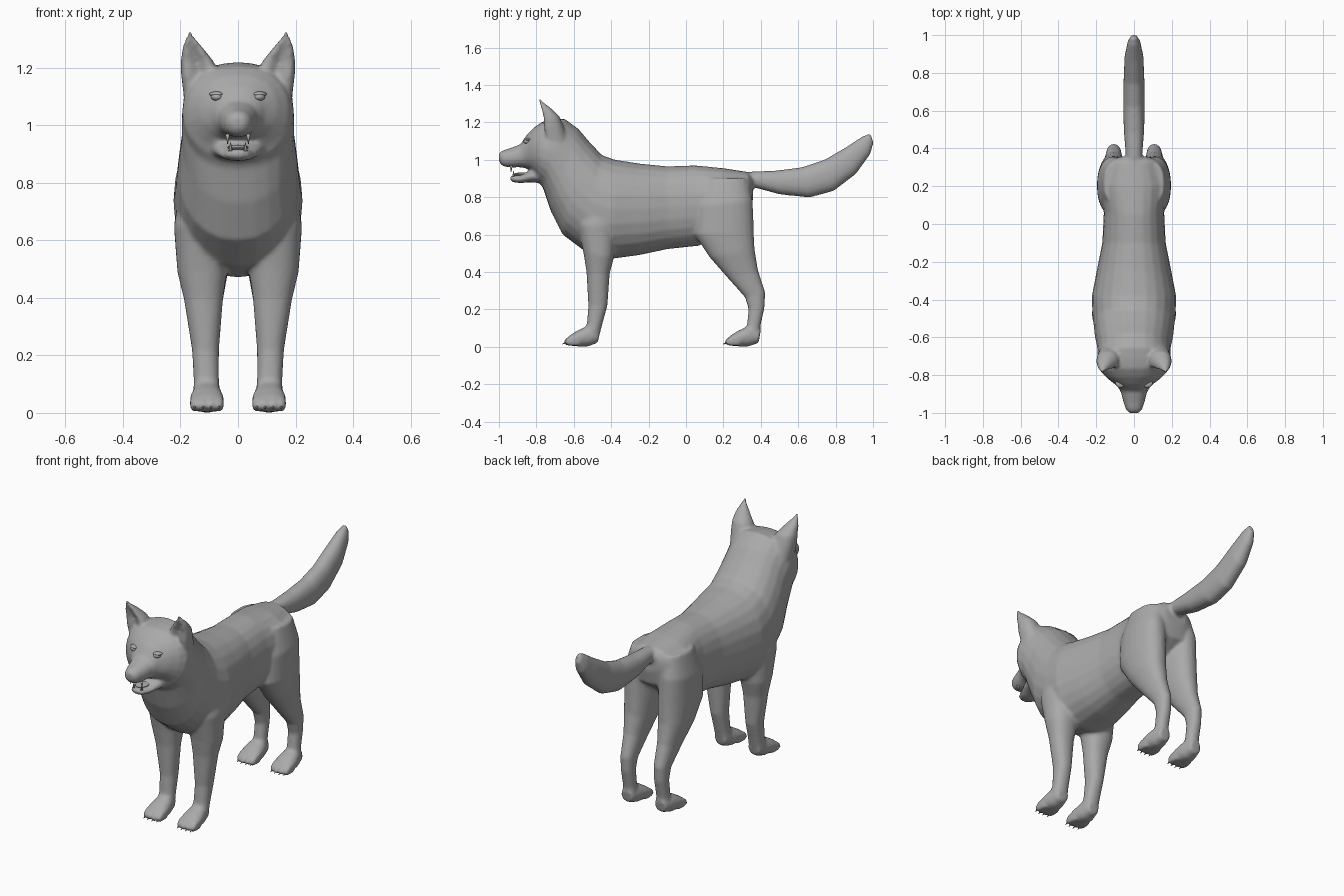
import bpy, bmesh, math
from mathutils import Vector

fur = bpy.data.materials.new("grey_fur")
fur.diffuse_color = (0.4, 0.4, 0.4, 1)
SEG = 24


def loft(bm, rings, sx=1, dx=0, dy=0, power=0.9, dent=0):
    """Skin rings (y0, z0, y1, z1, half_width, centre_x) into a closed tube."""
    loops = []
    for y0, z0, y1, z1, w, cx in rings:
        a, b = Vector((0, y0, z0)), Vector((0, y1, z1))
        mid, half = (a + b) / 2, (a - b) / 2
        loop = []
        for i in range(SEG):
            t = 2 * math.pi * i / SEG
            c, s = math.cos(t), math.sin(t)
            c = math.copysign(abs(c) ** power, c)
            s = math.copysign(abs(s) ** power, s)
            if c > 0:
                c *= 1 - dent * (1 - abs(s))
            p = mid + half * c
            loop.append(bm.verts.new((sx * (cx + dx + w * s), p.y + dy, p.z)))
        loops.append(loop)
    for l0, l1 in zip(loops, loops[1:]):
        for i in range(SEG):
            j = (i + 1) % SEG
            bm.faces.new((l0[i], l0[j], l1[j], l1[i]))
    bm.faces.new(loops[0][::-1])
    bm.faces.new(loops[-1])


def centred(rings):
    return [r + (0,) for r in rings]


def finish(name, bm):
    bmesh.ops.recalc_face_normals(bm, faces=bm.faces)
    me = bpy.data.meshes.new(name)
    bm.to_mesh(me)
    bm.free()
    me.materials.append(fur)
    for p in me.polygons:
        p.use_smooth = True
    ob = bpy.data.objects.new(name, me)
    bpy.context.collection.objects.link(ob)
    return ob


# trunk, neck, skull and upper muzzle, from rump to nose
trunk = centred([
    (.355, .91, .36, .80, .07), (.33, .935, .345, .72, .13), (.2, .955, .22, .62, .175),
    (.05, .97, .07, .54, .16), (-.1, .965, -.1, .522, .168), (-.25, .98, -.25, .49, .198),
    (-.38, 1.0, -.40, .47, .225), (-.45, 1.025, -.54, .51, .218), (-.52, 1.10, -.66, .60, .208),
    (-.575, 1.165, -.725, .73, .195), (-.65, 1.22, -.765, .85, .195),
    (-.71, 1.215, -.79, .885, .193), (-.765, 1.205, -.80, .91, .175),
    (-.81, 1.175, -.83, .945, .138), (-.85, 1.135, -.86, .955, .092),
    (-.885, 1.083, -.89, .96, .07), (-.94, 1.062, -.94, .958, .057),
    (-.985, 1.048, -.98, .966, .043), (-1.003, 1.03, -.998, .985, .025)])
jaw = centred([
    (-.76, .97, -.77, .875, .10), (-.83, .945, -.84, .88, .08), (-.88, .92, -.885, .875, .06),
    (-.925, .916, -.925, .88, .042), (-.94, .912, -.94, .89, .02)])
tail = centred([
    (.28, .93, .28, .86, .04), (.36, .937, .36, .853, .043), (.48, .942, .5, .815, .054),
    (.62, .96, .66, .798, .057), (.74, 1.0, .79, .833, .055), (.86, 1.07, .91, .925, .05),
    (.94, 1.123, .985, 1.03, .034), (.985, 1.142, 1.003, 1.09, .016)])
front_leg = [
    (-.55, .85, -.35, .85, .07, .12), (-.58, .65, -.37, .65, .09, .133),
    (-.548, .50, -.385, .48, .086, .125), (-.532, .40, -.408, .39, .068, .12),
    (-.522, .22, -.42, .22, .047, .113), (-.53, .12, -.45, .11, .044, .11),
    (-.56, .06, -.468, .04, .048, .108)]
hind_leg = [
    (.10, .90, .33, .90, .07, .09), (.05, .75, .357, .78, .088, .107),
    (.045, .60, .362, .62, .088, .108), (.125, .48, .367, .52, .077, .11),
    (.23, .36, .385, .41, .054, .108), (.315, .265, .424, .29, .04, .107),
    (.335, .2, .42, .21, .037, .107), (.325, .11, .398, .11, .037, .107),
    (.30, .06, .39, .03, .045, .107)]
foot = [
    (-.46, .09, -.472, .02, .035, .108), (-.53, .11, -.53, 0, .053, .108),
    (-.58, .087, -.58, .002, .06, .108), (-.62, .062, -.62, .006, .056, .108)]
toe = [
    (-.58, .07, -.58, .004, .015, .108), (-.62, .062, -.62, .004, .018, .108),
    (-.645, .046, -.645, .008, .014, .108), (-.656, .03, -.656, .014, .006, .108)]
ear = [
    (-.77, 1.07, -.62, 1.07, .06, .125), (-.785, 1.17, -.655, 1.18, .068, .13),
    (-.782, 1.22, -.675, 1.23, .056, .143), (-.785, 1.265, -.715, 1.27, .036, .157),
    (-.79, 1.305, -.76, 1.305, .015, .166), (-.79, 1.325, -.775, 1.325, .006, .168)]

# all fur parts melt into one smooth skin
bm = bmesh.new()
for part in (trunk, jaw, tail):
    loft(bm, part)
for sx in (1, -1):
    loft(bm, front_leg, sx)
    loft(bm, hind_leg, sx)
    loft(bm, ear, sx, dent=.7)
    for dy in (0, .86):
        loft(bm, foot, sx, dy=dy)
        for k in (-1.5, -.5, .5, 1.5):
            loft(bm, toe, sx, dx=k * .028, dy=dy + .006 * abs(k))
body = finish("body", bm)
rm = body.modifiers.new("skin", 'REMESH')
rm.mode = 'VOXEL'
rm.voxel_size = .009
rm.use_smooth_shade = True
sm = body.modifiers.new("soften", 'SMOOTH')
sm.factor = .5
sm.iterations = 6


def ball(name, loc, size, tilt=0):
    bm = bmesh.new()
    bmesh.ops.create_uvsphere(bm, u_segments=16, v_segments=10, radius=1)
    ob = finish(name, bm)
    ob.location, ob.scale, ob.rotation_euler = loc, size, (0, 0, tilt)


def spike(name, loc, r, h, rot):
    bm = bmesh.new()
    bmesh.ops.create_cone(bm, cap_ends=True, segments=8, radius1=r, radius2=r * .15, depth=h)
    ob = finish(name, bm)
    ob.location, ob.rotation_euler = loc, rot


# nose and tongue
ball("nose", (0, -.982, 1.02), (.028, .018, .022))
ball("tongue", (0, -.875, .922), (.036, .05, .01))
for sx, side in ((1, "left"), (-1, "right")):
    # eyes with brow lids
    ball(side + "_eye", (sx * .075, -.852, 1.098), (.02, .016, .013), sx * .5)
    ball(side + "_eyelid", (sx * .076, -.846, 1.108), (.025, .018, .009), sx * .5)
    # canine teeth
    spike(side + "_upper_fang", (sx * .036, -.935, .952), .008, .035, (math.pi, 0, 0))
    spike(side + "_lower_fang", (sx * .026, -.922, .925), .007, .03, (0, 0, 0))
    # claws
    for dy, end in ((0, "front"), (.86, "hind")):
        for i, k in enumerate((-1.5, -.5, .5, 1.5)):
            spike(f"{side}_{end}_claw_{i + 1}",
                  (sx * (.108 + k * .028), -.655 + dy + .006 * abs(k), .018),
                  .006, .022, (math.radians(110), 0, 0))
